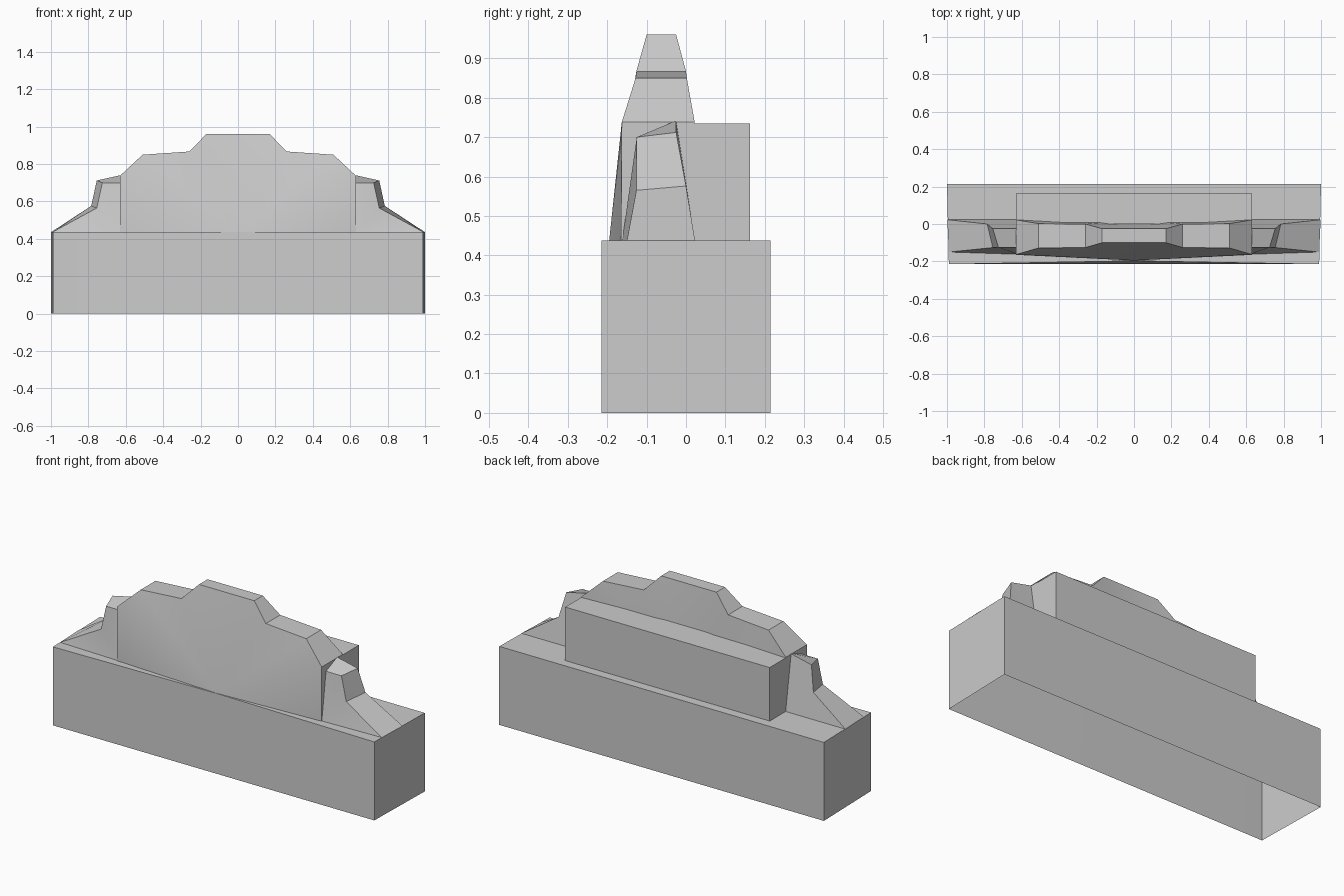
import bpy
import bmesh
import math

cube = bpy.data.objects.get("Cube")
if cube:
    bpy.data.objects.remove(cube, do_unlink=True)

stone = bpy.data.materials.new("stone grey")
stone.use_nodes = True
colour = (0.6, 0.6, 0.6, 1)
stone.diffuse_color = colour
stone.node_tree.nodes["Principled BSDF"].inputs["Base Color"].default_value = colour

DECK = 0.437  # top of the base


def finish(name, bm):
    """Turn a bmesh into a shaded, coloured object."""
    bmesh.ops.recalc_face_normals(bm, faces=bm.faces)
    mesh = bpy.data.meshes.new(name)
    bm.to_mesh(mesh)
    bm.free()
    mesh.materials.append(stone)
    obj = bpy.data.objects.new(name, mesh)
    bpy.context.collection.objects.link(obj)
    bpy.ops.object.select_all(action="DESELECT")
    obj.select_set(True)
    bpy.context.view_layer.objects.active = obj
    bpy.ops.object.shade_smooth_by_angle(angle=math.radians(20))
    return obj


def shell(name, bottom, top):
    """Open-bottomed box between two matching rings, closed on top."""
    bm = bmesh.new()
    lo = [bm.verts.new(p) for p in bottom]
    hi = [bm.verts.new(p) for p in top]
    for i in range(len(lo)):
        j = (i + 1) % len(lo)
        bm.faces.new((lo[i], lo[j], hi[j], hi[i]))
    bm.faces.new(hi)
    return finish(name, bm)


def slab(name, front, back, front_hub, back_hub, side=1):
    """Front and back outlines fanned from a foot point and joined at the rim."""
    bm = bmesh.new()

    def fan(points, hub):
        centre, *rim = [bm.verts.new((side * x, y, z)) for x, y, z in [hub] + points]
        for a, b in zip(rim, rim[1:]):
            bm.faces.new((centre, a, b))
        return rim

    f, b = fan(front, front_hub), fan(back, back_hub)
    for i in range(len(f) - 1):
        bm.faces.new((f[i], f[i + 1], b[i + 1], b[i]))
    return finish(name, bm)


# Base block: hollow below, front top edge drawn in at the middle
def base_ring(z, mid_y):
    return [(-0.99, -0.215, z), (0, mid_y, z), (0.99, -0.215, z),
            (1, 0.215, z), (-1, 0.215, z)]


shell("base", base_ring(0, -0.215), base_ring(DECK, -0.197))

# Rear block behind the crest
ring = [(-0.63, 0), (0.63, 0), (0.63, 0.163), (-0.63, 0.163)]
shell("rear_block", [(x, y, DECK) for x, y in ring], [(x, y, 0.735) for x, y in ring])

# Stepped crest: half profile as x, z, front y, back y
half = [(0.63, DECK, -0.165, 0.023), (0.63, 0.738, -0.163, 0.022),
        (0.51, 0.85, -0.128, 0.002), (0.26, 0.867, -0.126, 0),
        (0.17, 0.96, -0.1, -0.025)]
profile = half + [(-x, z, f, b) for x, z, f, b in reversed(half)]
slab("crest", [(x, f, z) for x, z, f, b in profile],
     [(x, b, z) for x, z, f, b in profile],
     (0, -0.195, DECK), (0, 0.023, DECK))

# Sloping shoulders on both sides
wing_front = [(0.99, -0.15, DECK), (0.755, -0.126, 0.565),
              (0.725, -0.125, 0.7), (0.62, -0.125, 0.7)]
wing_back = [(0.998, 0.023, DECK), (0.785, 0, 0.576),
             (0.755, -0.025, 0.712), (0.62, -0.025, 0.742)]
for name, side in (("left_shoulder", 1), ("right_shoulder", -1)):
    slab(name, wing_front, wing_back,
         (0.62, -0.162, DECK), (0.62, 0.023, DECK), side)
